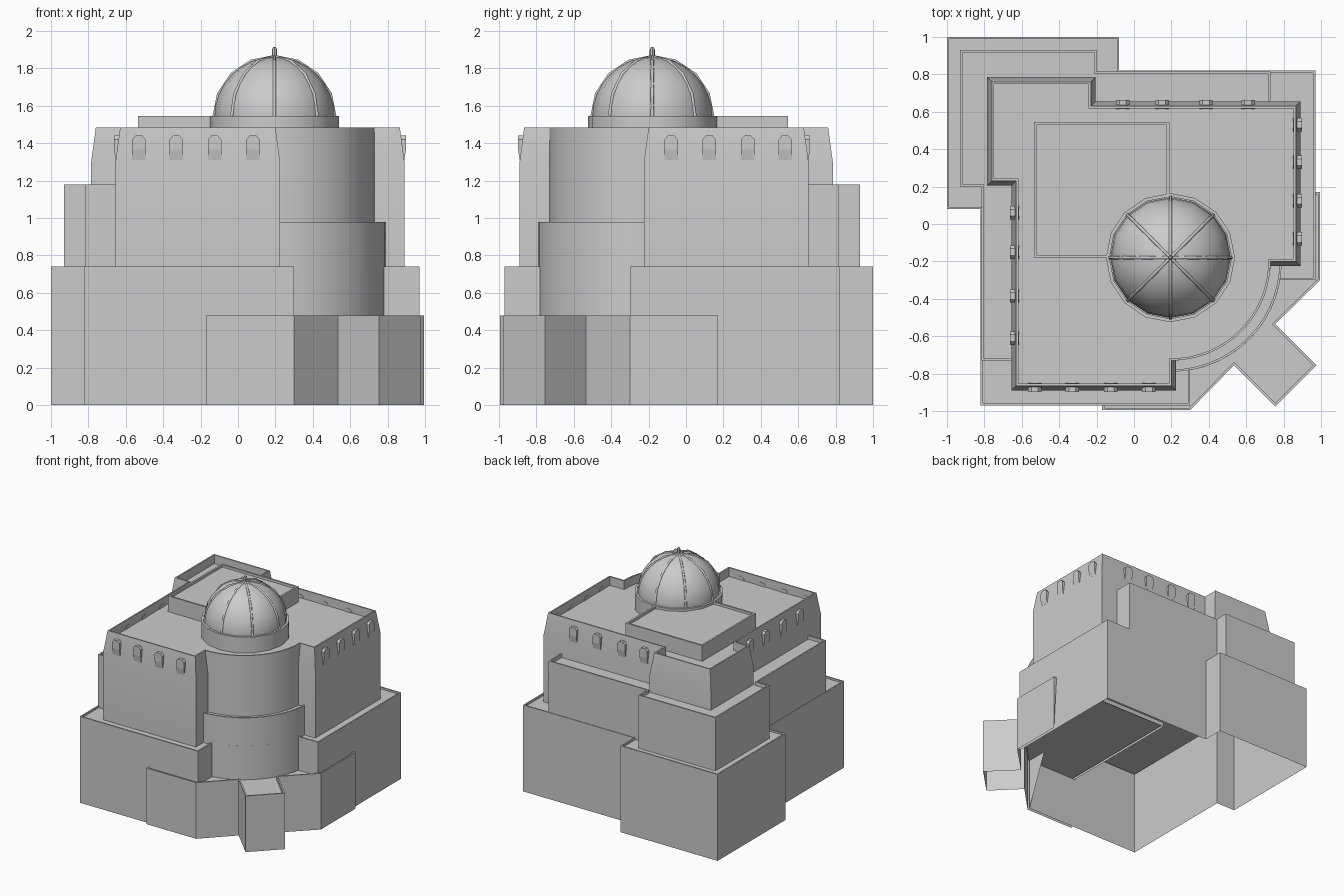
import bpy, bmesh, math
from math import sin, cos, radians, pi

if "Cube" in bpy.data.objects:
    bpy.data.objects.remove(bpy.data.objects["Cube"])


def finish(name, bm, smooth=True):
    me = bpy.data.meshes.new(name)
    bm.to_mesh(me)
    bm.free()
    ob = bpy.data.objects.new(name, me)
    bpy.context.collection.objects.link(ob)
    if smooth:
        bpy.ops.object.select_all(action='DESELECT')
        ob.select_set(True)
        bpy.context.view_layer.objects.active = ob
        bpy.ops.object.shade_smooth_by_angle(angle=radians(30))
    return ob


def sym(half):
    """Complete an outline by mirroring it across the diagonal y = -x."""
    back = [(-p[1], -p[0]) + tuple(p[2:]) for p in reversed(half) if abs(p[0] + p[1]) > 1e-4]
    return half + back


def arc(r, start, z=None, n=7):
    """Half of the rounded corner, ending on the diagonal."""
    out = []
    for i in range(n + 1):
        a = radians(start + (-45 - start) * i / n)
        p = (0.2 + r * cos(a), -0.2 + r * sin(a))
        out.append(p if z is None else p + (z,))
    return out


def tier(name, rings, rim=0.012, depth=0.015):
    """Walls through stacked outlines, open below, with a recessed roof behind a parapet."""
    bm = bmesh.new()
    loops = [[bm.verts.new((p[0], p[1], p[2] if len(p) > 2 else z)) for p in pts]
             for pts, z in rings]
    n = len(loops[0])
    for lo, hi in zip(loops, loops[1:]):
        for i in range(n):
            j = (i + 1) % n
            bm.faces.new((lo[i], lo[j], hi[j], hi[i]))
    top = bm.faces.new(loops[-1])
    bm.normal_update()
    bmesh.ops.inset_region(bm, faces=[top], thickness=rim, use_even_offset=True)
    ext = bmesh.ops.extrude_face_region(bm, geom=[top])
    vs = [g for g in ext['geom'] if isinstance(g, bmesh.types.BMVert)]
    bmesh.ops.translate(bm, verts=vs, vec=(0, 0, -depth))
    if top.is_valid:
        bmesh.ops.delete(bm, geom=[top], context='FACES_ONLY')
    return finish(name, bm)


def straight(pts, z0, z1):
    flat = [(p[0], p[1]) for p in pts]
    return [(pts, z0), (flat, z1)]


# ground storey, with the rounded corner bay
base = sym([(-1, 1), (-1, 0.08), (-0.82, 0.08), (-0.82, -0.97), (0.3, -0.97)]
           + arc(0.59, -80.25, 0.45))
tier("ground_storey", straight(base, 0, 0.74))

# low entrance wing with the diagonal porch
low = [(-0.17, 0.17, 0.44), (-0.17, -0.97, 0.44), (-0.17, -0.995), (0.3, -0.995),
       (0.535, -0.755), (0.755, -0.975)]
tier("entrance_wing", straight(sym(low), 0, 0.48), depth=0.03)

# band around the rounded corner
tier("corner_band", straight(sym([(0, 0)] + arc(0.59, -90)), 0.725, 0.98))

# middle setback terraces
mid = sym([(-0.93, 0.93), (-0.93, 0.2), (-0.815, 0.2), (-0.815, -0.73), (-0.5, -0.73),
           (-0.5, 0.5)])
tier("middle_storey", straight(mid, 0.725, 1.18), depth=0.03)

# upper storey, walls leaning in near the top
wall = sym([(-0.785, 0.785), (-0.785, 0.205), (-0.655, 0.205), (-0.655, -0.89),
            (0.225, -0.89), (0.225, -0.73)] + arc(0.53, -85))
crown = sym([(-0.76, 0.76), (-0.76, 0.23), (-0.63, 0.23), (-0.63, -0.865),
             (0.2, -0.865), (0.2, -0.73)] + arc(0.53, -85))
tier("upper_storey", [(wall, 0.725), (wall, 1.3), (crown, 1.485)], depth=0.075)

# raised roof slab
slab = [(-0.535, 0.545), (-0.535, -0.18), (0.19, -0.18), (0.19, 0.545)]
tier("roof_slab", straight(slab, 1.4, 1.545), rim=0.015, depth=0.02)

# dome drum
CX, CY, CZ, R = 0.195, -0.18, 1.54, 0.322
drum = [(CX + 0.345 * cos(i * pi / 8), CY + 0.345 * sin(i * pi / 8)) for i in range(16)]
tier("dome_drum", straight(drum, 1.4, 1.545), rim=0.018, depth=0.03)

# dome
bm = bmesh.new()
bmesh.ops.create_uvsphere(bm, u_segments=16, v_segments=16, radius=R)
bmesh.ops.delete(bm, geom=[v for v in bm.verts if v.co.z < -0.15], context='VERTS')
bmesh.ops.translate(bm, verts=bm.verts, vec=(CX, CY, CZ))
finish("dome", bm)

# dome ribs, four arches crossing at the top
cu = bpy.data.curves.new("dome_ribs", 'CURVE')
cu.dimensions = '3D'
cu.bevel_depth = 0.009
cu.bevel_resolution = 1
for k in range(4):
    sp = cu.splines.new('POLY')
    sp.points.add(8)
    for i, pt in enumerate(sp.points):
        e, a = pi * i / 8, pi * k / 4
        rr = R + 0.002
        pt.co = (CX + rr * cos(e) * cos(a), CY + rr * cos(e) * sin(a), CZ + rr * sin(e), 1)
bpy.context.collection.objects.link(bpy.data.objects.new("dome_ribs", cu))

# finial
bm = bmesh.new()
for r1, r2, z0, z1 in ((0.014, 0.014, 1.85, 1.9), (0.014, 0.006, 1.9, 1.915)):
    g = bmesh.ops.create_cone(bm, cap_ends=True, segments=8, radius1=r1, radius2=r2, depth=z1 - z0)
    bmesh.ops.translate(bm, verts=g['verts'], vec=(CX, CY, (z0 + z1) / 2))
finish("finial", bm)


# pointed corbels under the parapet: four on each wall
def corbel(name, place):
    bm = bmesh.new()
    w = 0.036
    for s in (-1, 1):
        for u, d, z in ((w, 0.008, 1.365), (w, 0.008, 1.42), (0.018, 0.008, 1.44),
                        (w, -0.04, 1.42), (0.018, -0.04, 1.44), (w, -0.04, 1.31),
                        (w, -0.001, 1.31)):
            bm.verts.new((*place(s * u, d), z))
    bmesh.ops.convex_hull(bm, input=bm.verts)
    bmesh.ops.recalc_face_normals(bm, faces=bm.faces)
    finish(name, bm, False)


for i, (f, l) in enumerate(zip((-0.53, -0.33, -0.125, 0.08), (0.06, -0.15, -0.385, -0.61))):
    corbel(f"front_corbel_{i}", lambda u, d: (f + u, -0.89 - d))
    corbel(f"right_corbel_{i}", lambda u, d: (0.89 + d, -f + u))
    corbel(f"left_corbel_{i}", lambda u, d: (-0.655 - d, l + u))
    corbel(f"back_corbel_{i}", lambda u, d: (-l + u, 0.655 + d))
